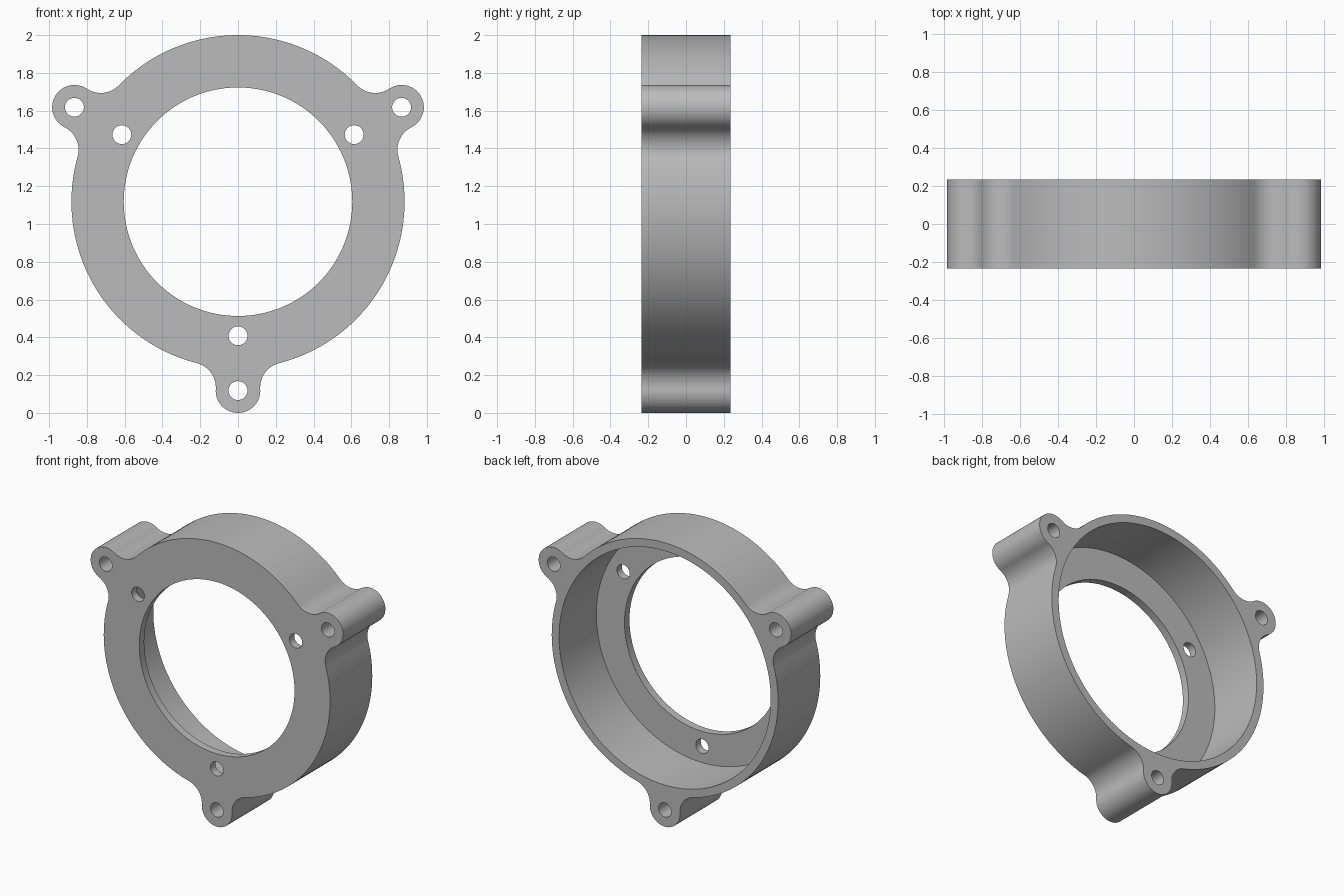
import bpy, bmesh
from math import sin, cos, acos, atan2, pi, radians
from mathutils import Matrix

if "Cube" in bpy.data.objects:
    bpy.data.objects.remove(bpy.data.objects["Cube"], do_unlink=True)

CENTER_Z = 1.118       # ring axis height
HALF = 0.235           # half depth
FLOOR = 0.055          # front plate thickness
RING, BORE, RECESS = 0.882, 0.605, 0.825
LUG_DIST, LUG, FILLET = 1.0, 0.118, 0.133
SCREW_DIST, HOLE = 0.71, 0.05
LUG_ANGLES = [radians(a) for a in (30, 150, 270)]

metal = bpy.data.materials.new("grey metal")
metal.use_nodes = True
grey = (0.5, 0.5, 0.5, 1)
metal.diffuse_color = grey
metal.node_tree.nodes["Principled BSDF"].inputs["Base Color"].default_value = grey


def polar(dist, a):
    return dist * cos(a), dist * sin(a)


def arc(center, r, a0, a1, n):
    """Points along an arc, without its end point."""
    steps = (a0 + (a1 - a0) * i / n for i in range(n))
    return [(center[0] + r * cos(a), center[1] + r * sin(a)) for a in steps]


def make_object(name, bm):
    bmesh.ops.recalc_face_normals(bm, faces=bm.faces)
    mesh = bpy.data.meshes.new(name)
    bm.to_mesh(mesh)
    bm.free()
    mesh.materials.append(metal)
    obj = bpy.data.objects.new(name, mesh)
    bpy.context.collection.objects.link(obj)
    return obj


def add_cylinder(bm, pos, r, y0, y1, n):
    place = Matrix.Translation((pos[0], (y0 + y1) / 2, CENTER_Z + pos[1]))
    bmesh.ops.create_cone(bm, cap_ends=True, segments=n, radius1=r, radius2=r,
                          depth=y1 - y0, matrix=place @ Matrix.Rotation(pi / 2, 4, "X"))


# Outline: ring arcs blended into three lugs by concave fillets
reach = RING + FILLET
theta = acos((reach**2 + LUG_DIST**2 - (LUG + FILLET)**2) / (2 * reach * LUG_DIST))
beta = atan2(reach * sin(theta), reach * cos(theta) - LUG_DIST)
outline = []
for a in LUG_ANGLES:
    outline += arc(polar(reach, a - theta), FILLET, a - theta + pi, a - beta + pi, 14)
    outline += arc(polar(LUG_DIST, a), LUG, a - beta, a + beta, 28)
    outline += arc(polar(reach, a + theta), FILLET, a + beta + pi, a + theta + pi, 14)
    outline += arc((0, 0), RING, a + theta, a + 2 * pi / 3 - theta, 40)

# Solid housing body
bm = bmesh.new()
face = bm.faces.new([bm.verts.new((x, -HALF, CENTER_Z + z)) for x, z in outline])
side = bmesh.ops.extrude_face_region(bm, geom=[face])
verts = [v for v in side["geom"] if isinstance(v, bmesh.types.BMVert)]
bmesh.ops.translate(bm, verts=verts, vec=(0, 2 * HALF, 0))
housing = make_object("mounting_ring", bm)

# Deep recess open at the back
bm = bmesh.new()
add_cylinder(bm, (0, 0), RECESS, -HALF + FLOOR, HALF + 0.1, 128)
recess = make_object("recess_cutter", bm)

# Central bore, lug holes and screw holes
bm = bmesh.new()
add_cylinder(bm, (0, 0), BORE, -HALF - 0.1, HALF + 0.1, 128)
for a in LUG_ANGLES:
    for dist in (LUG_DIST, SCREW_DIST):
        add_cylinder(bm, polar(dist, a), HOLE, -HALF - 0.1, HALF + 0.1, 32)
holes = make_object("hole_cutter", bm)

bpy.ops.object.select_all(action="DESELECT")
housing.select_set(True)
bpy.context.view_layer.objects.active = housing
for cutter in (recess, holes):
    cutter.hide_render = True
    mod = housing.modifiers.new(cutter.name, "BOOLEAN")
    mod.operation = "DIFFERENCE"
    mod.solver = "EXACT"
    mod.object = cutter
    bpy.ops.object.modifier_apply(modifier=mod.name)
    bpy.data.objects.remove(cutter, do_unlink=True)

bpy.ops.object.shade_smooth_by_angle(angle=radians(30))
